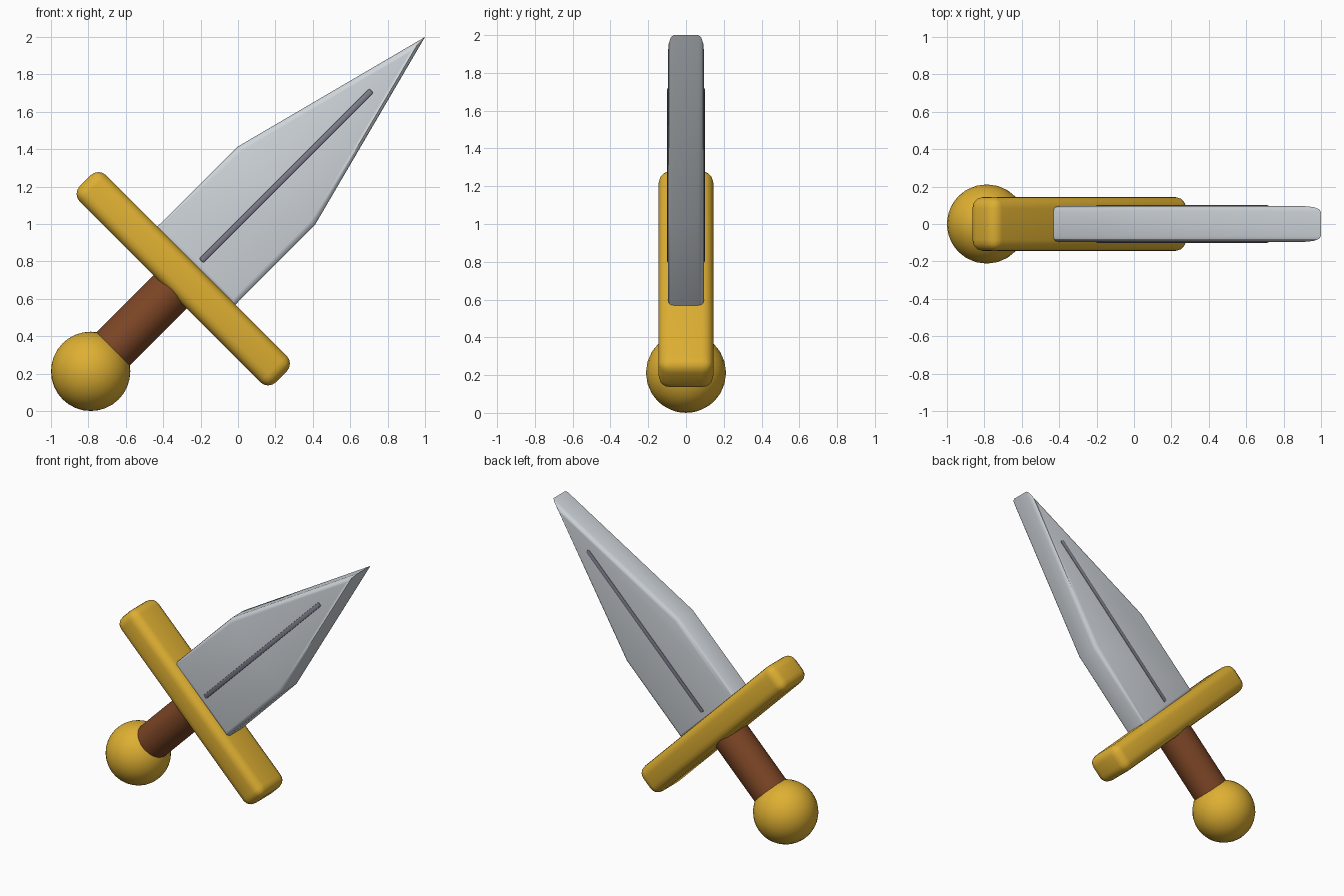
import bpy, bmesh, math
from mathutils import Matrix

if "Cube" in bpy.data.objects:
    bpy.data.objects.remove(bpy.data.objects["Cube"])

# Local frame: x runs along the sword, y is thickness, z runs across the blade
FRAME = Matrix.Translation((0, 0, 1)) @ Matrix.Rotation(-math.pi / 4, 4, 'Y')


def material(name, color):
    m = bpy.data.materials.new(name)
    m.diffuse_color = (*color, 1)
    m.use_nodes = True
    m.node_tree.nodes["Principled BSDF"].inputs["Base Color"].default_value = m.diffuse_color
    return m


gold = material("gold", (0.73, 0.43, 0.032))
steel = material("steel", (0.63, 0.67, 0.71))
dark_steel = material("dark steel", (0.21, 0.21, 0.27))
brown = material("brown leather", (0.205, 0.061, 0.019))


def finish(bm, name, mat):
    """Turn a bmesh in the sword frame into a smooth-shaded object."""
    bmesh.ops.recalc_face_normals(bm, faces=bm.faces)
    mesh = bpy.data.meshes.new(name)
    bm.to_mesh(mesh)
    bm.free()
    mesh.materials.append(mat)
    obj = bpy.data.objects.new(name, mesh)
    bpy.context.collection.objects.link(obj)
    obj.matrix_world = FRAME
    bpy.ops.object.select_all(action='DESELECT')
    obj.select_set(True)
    bpy.context.view_layer.objects.active = obj
    bpy.ops.object.shade_smooth_by_angle(angle=math.radians(30))
    return obj


def bevel(bm, edges, width, segments):
    bmesh.ops.bevel(bm, geom=edges, offset=width, segments=segments,
                    profile=0.5, affect='EDGES', clamp_overlap=True)


def rounded_box(name, center, size, width, segments, mat):
    bm = bmesh.new()
    bmesh.ops.create_cube(bm, size=1, matrix=Matrix.Translation(center)
                          @ Matrix.Diagonal((*size, 1)))
    bevel(bm, bm.edges[:], width, segments)
    return finish(bm, name, mat)


# Blade: pointed outline extruded through its thickness, rims rounded
T = 0.095
outline = [(-0.33, -0.295), (0.293, -0.293), (1.414, 0),
           (0.293, 0.293), (-0.33, 0.295)]
bm = bmesh.new()
face = bm.faces.new([bm.verts.new((u, -T, v)) for u, v in outline])
ext = bmesh.ops.extrude_face_region(bm, geom=[face], use_keep_orig=True)
for el in ext["geom"]:
    if isinstance(el, bmesh.types.BMVert):
        el.co.y = T
rims = [e for e in bm.edges if abs(e.verts[0].co.y - e.verts[1].co.y) < 1e-6]
bevel(bm, rims, 0.03, 3)
finish(bm, "blade", steel)

# Groove strip running through the blade, just proud of both sides
rounded_box("blade_groove", (0.365, 0, 0), (1.29, 0.202, 0.034), 0.01, 2, dark_steel)

# Crossguard
rounded_box("crossguard", (-0.414, 0, 0), (0.2, 0.29, 1.484), 0.06, 4, gold)

# Grip
bm = bmesh.new()
bmesh.ops.create_cone(bm, cap_ends=True, segments=32, radius1=0.125, radius2=0.125,
                      depth=0.62, matrix=Matrix.Translation((-0.73, 0, 0))
                      @ Matrix.Rotation(math.pi / 2, 4, 'Y'))
finish(bm, "grip", brown)

# Pommel
bm = bmesh.new()
bmesh.ops.create_uvsphere(bm, u_segments=32, v_segments=16, radius=0.212,
                          matrix=Matrix.Translation((-1.114, 0, 0)))
finish(bm, "pommel", gold)
